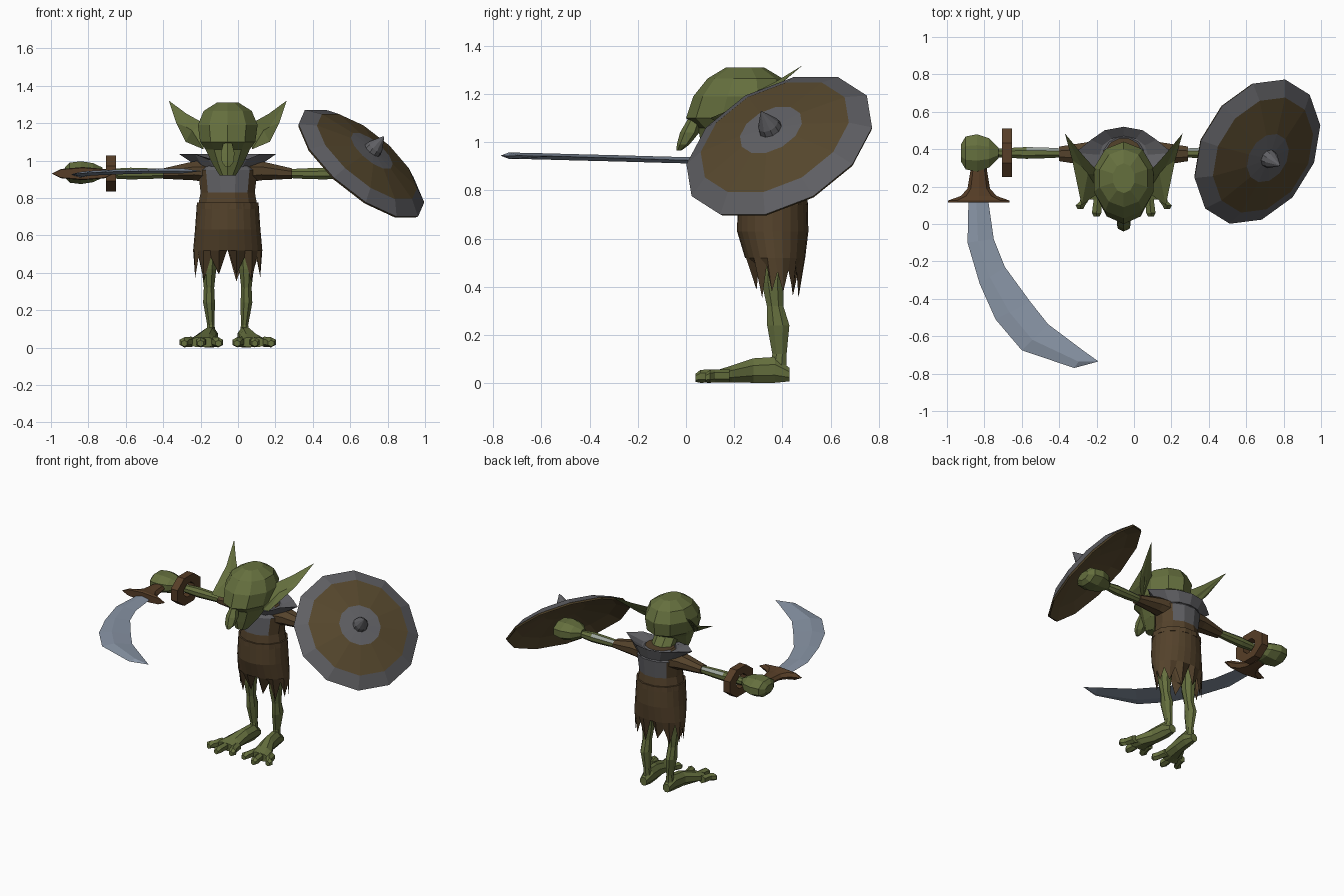
import bpy, bmesh, math, random
from mathutils import Vector

if "Cube" in bpy.data.objects:
    bpy.data.objects.remove(bpy.data.objects["Cube"])

random.seed(3)
C = -0.055  # body mirror line


def mat(name, rgb):
    m = bpy.data.materials.new(name)
    m.diffuse_color = (*rgb, 1)
    m.use_nodes = True
    m.node_tree.nodes["Principled BSDF"].inputs["Base Color"].default_value = m.diffuse_color
    return m


SKIN = mat("green skin", (0.13, 0.16, 0.048))
CLOTH = mat("brown cloth", (0.088, 0.054, 0.024))
WOOD = mat("shield brown", (0.092, 0.063, 0.026))
IRON = mat("grey iron", (0.115, 0.115, 0.125))
STEEL = mat("blue steel", (0.25, 0.30, 0.38))
LEATHER = mat("red brown leather", (0.095, 0.048, 0.02))
PALE = mat("pale wrap", (0.34, 0.38, 0.34))


def skin(name, rings, mats, caps=True, rule=None):
    """Join rings of points into a flat-shaded surface."""
    bm = bmesh.new()
    vs = [[bm.verts.new(p) for p in r] for r in rings]
    n = len(vs[0])
    for a, b in zip(vs, vs[1:]):
        for i in range(n):
            j = (i + 1) % n
            bm.faces.new((a[i], a[j], b[j], b[i]))
    if caps:
        bm.faces.new(vs[0][::-1])
        bm.faces.new(vs[-1])
    bmesh.ops.remove_doubles(bm, verts=bm.verts, dist=0.0005)
    bmesh.ops.recalc_face_normals(bm, faces=bm.faces)
    if rule:
        for f in bm.faces:
            f.material_index = rule(f.calc_center_median(), f.normal)
    me = bpy.data.meshes.new(name)
    bm.to_mesh(me)
    bm.free()
    for m in mats:
        me.materials.append(m)
    ob = bpy.data.objects.new(name, me)
    bpy.context.collection.objects.link(ob)
    return ob


def ring(x, y, z, a, b, axis, n, off=0.0):
    pts = []
    for i in range(n):
        t = 2 * math.pi * (i + off) / n
        u, v = a * math.cos(t), b * math.sin(t)
        d = {'X': (0, u, v), 'Y': (u, 0, v), 'Z': (u, v, 0)}[axis]
        pts.append(Vector((x, y, z)) + Vector(d))
    return pts


def tube(name, path, axis, n, *mats, off=0.5, **kw):
    """Loft ellipses (x, y, z, radius a, radius b) across one axis."""
    return skin(name, [ring(*p, axis, n, off) for p in path], mats, **kw)


# head, neck and nose
tube("head", [(C, y, z, a, b) for y, z, a, b in [
    (.12, .92, .045, .04), (.165, .98, .085, .10), (.20, 1.06, .125, .15), (.215, 1.10, .155, .215),
    (.235, 1.19, .168, .205), (.245, 1.265, .135, .155), (.245, 1.31, .06, .08)]], 'Z', 10, SKIN)
tube("neck", [(C, .38, .95, .08, .07), (C, .27, 1.08, .08, .08)], 'Z', 8, SKIN)
tube("nose", [(C, y, z, a, b) for y, z, a, b in [
    (.04, 1.10, .025, .03), (.015, 1.04, .042, .04), (-.012, .99, .036, .026),
    (-.03, .965, .012, .01)]], 'Z', 6, SKIN)

# torso with iron plates front and back
tube("torso", [(C, y, z, a, b) for y, z, a, b in [
    (.36, .75, .165, .14), (.36, .83, .15, .13), (.37, .95, .165, .13), (.37, 1.01, .10, .09)]],
    'Z', 12, CLOTH, IRON,
    rule=lambda c, n: int(c.z > .83 and abs(c.x - C) < .13 and abs(n.y) > .4))

# flared collar with a point over each shoulder
rings = [ring(C, y, z, a, b, 'Z', 12) for y, z, a, b in [
    (.38, .96, .15, .12), (.38, 1.035, .26, .14), (.37, 1.0, .13, .10)]]
for p in rings[1]:
    side = abs(p.x - C)
    if side < .25:
        p.x = C + (p.x - C) * .78
    if p.y < .3:
        p.z -= .03
skin("collar", rings, [IRON])

# ragged skirt and belt
N = 24
rings = [ring(C, y, z, a, b, 'Z', N) for y, z, a, b in [
    (.36, .77, .165, .145), (.36, .63, .175, .148), (.37, .52, .185, .125), (.38, .42, .18, .09)]]
for i, p in enumerate(rings[-1]):
    p.z = (.37 if i % 2 else .47) + random.uniform(-.02, .03)
    if abs(p.x - C) < .03:
        p.z = .53
skin("ragged_skirt", rings, [CLOTH], caps=False)
tube("belt", [(C, .36, .74, .172, .15), (C, .36, .775, .17, .148)], 'Z', 12, CLOTH)

for s, tag in ((-1, "sword_side"), (1, "shield_side")):
    def X(x):
        return C + s * x

    # ear: rim points closed by a front and a back apex
    rim = [(.13, .27, 1.20), (.22, .37, 1.25), (.315, .485, 1.32),
           (.275, .34, 1.20), (.225, .10, 1.10), (.13, .17, 1.06)]
    rim = [Vector((X(x), y, z)) for x, y, z in rim]
    mid = Vector((X(.195), .28, 1.16))
    depth = Vector((s * .022, -.012, -.02))
    skin("ear_" + tag, [[mid - depth * .3] * 6, rim, [mid + depth * 1.4] * 6], [SKIN], caps=False)

    # sleeve, arm with pale wrap, fist
    tube("sleeve_" + tag, [(X(x), .375, z, a, b) for x, z, a, b in [
        (.09, .94, .085, .065), (.18, .945, .07, .055), (.345, .93, .042, .03)]], 'X', 8, CLOTH)
    r = .69 if s < 0 else .62
    tube("arm_" + tag, [(X(x), .38, .93, a, a) for x, a in [
        (.30, .024), (.40, .03), (.52, .034), (r, .024)]], 'X', 8, SKIN, PALE,
        rule=lambda c, n: int(.35 < abs(c.x - C) < .54 and n.z > .3 and n.y > .3))
    h = r - .69
    tube("fist_" + tag, [(X(x + h), .38, .935, a, b) for x, a, b in [
        (.67, .03, .03), (.72, .085, .055), (.785, .108, .066), (.845, .095, .058),
        (.87, .05, .03)]], 'X', 8, SKIN)

    # leg, foot and toes
    tube("leg_" + tag, [(X(x), y, z, a, b) for x, y, z, a, b in [
        (.095, .37, .58, .055, .07), (.10, .36, .42, .042, .05), (.10, .37, .32, .03, .037),
        (.10, .383, .24, .034, .05), (.09, .388, .12, .021, .032), (.09, .38, .05, .03, .04)]],
        'Z', 8, SKIN)
    tube("foot_" + tag, [(X(x), y, z, a, b) for x, y, z, a, b in [
        (.09, .43, .035, .028, .03), (.09, .37, .055, .04, .058), (.10, .28, .052, .042, .055),
        (.125, .19, .038, .068, .038), (.135, .13, .028, .085, .028)]], 'Y', 8, SKIN)
    for k, (x0, x1, y1) in enumerate([(.075, .05, .07), (.135, .145, .04), (.195, .232, .08)]):
        tube(f"toe_{k}_" + tag, [(X(x0), .18, .03, .03, .028), (X((x0 + x1) / 2), .12, .03, .025, .027),
             (X(x1), y1 + .02, .028, .029, .027), (X(x1), y1, .022, .018, .017)], 'Y', 6, SKIN)

# wrist ring
tube("wrist_ring", [(x, .38, .93, a, b) for x, a, b in [
    (-.705, .14, .105), (-.652, .14, .105), (-.652, .06, .05), (-.705, .06, .05),
    (-.705, .14, .105)]], 'X', 8, LEATHER, caps=False)

# curved sword: flared hilt and ridged blade
tube("sword_hilt", [(-.83, y, .93, a, b) for y, a, b in [
    (.36, .035, .025), (.28, .045, .028), (.19, .06, .03), (.15, .095, .033),
    (.125, .165, .035), (.115, .165, .03)]], 'Y', 8, LEATHER, off=0)
outer = [(-.885, .13), (-.89, -.10), (-.825, -.32), (-.74, -.51), (-.60, -.675), (-.32, -.77), (-.19, -.735)]
inner = [(-.78, .13), (-.75, -.08), (-.69, -.23), (-.555, -.415), (-.46, -.535), (-.26, -.685), (-.19, -.735)]
rings = []
for k, (o, i) in enumerate(zip(outer, inner)):
    z = .922 + .025 * (.12 - o[1])
    t = .013 if k < 6 else 0
    m = (o[0] * .6 + i[0] * .4, o[1] * .6 + i[1] * .4)
    rings.append([Vector((*o, z)), Vector((*m, z + t)), Vector((*i, z)), Vector((*m, z - t))])
skin("sword_blade", rings, [STEEL])

# domed round shield with spike, tilted outward
turn = Vector((.597, -.37, .71)).to_track_quat('Z', 'Y')


def shield_part(ob):
    ob.rotation_mode = 'QUATERNION'
    ob.rotation_quaternion = turn
    ob.location = (.66, .387, .985)


shield_part(tube("shield", [(0, 0, z, r, r) for z, r in [
    (.085, .05), (.08, .14), (.035, .335), (-.012, .413), (0, .42), (.05, .335),
    (.093, .14), (.10, .04)]], 'Z', 12, WOOD, IRON,
    rule=lambda c, n: int(n.z > .1 and (c.xy.length > .34 or c.xy.length < .125))))
shield_part(tube("shield_spike", [(0, 0, .09, .052, .052), (0, 0, .125, .045, .045),
                                  (0, 0, .20, .003, .003)], 'Z', 10, IRON))
